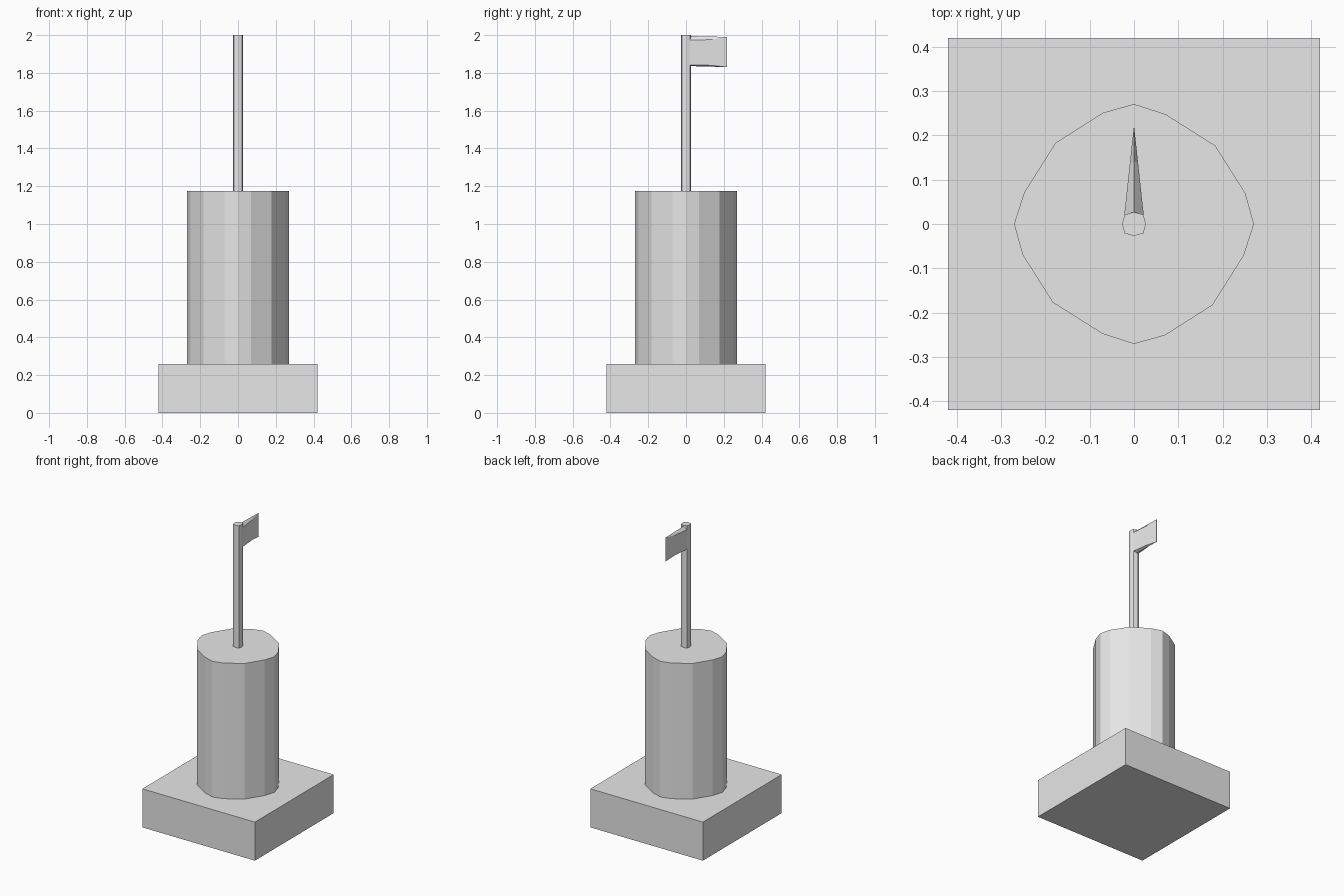
import bpy
import bmesh
from math import sin, cos, radians

default = bpy.data.objects.get("Cube")
if default:
    bpy.data.objects.remove(default, do_unlink=True)

# Plain grey material
grey = bpy.data.materials.new("plain grey")
grey.use_nodes = True
grey.diffuse_color = (0.8, 0.8, 0.8, 1)
grey.node_tree.nodes["Principled BSDF"].inputs["Base Color"].default_value = (0.8, 0.8, 0.8, 1)


def finish(name, bm):
    bmesh.ops.recalc_face_normals(bm, faces=bm.faces)
    mesh = bpy.data.meshes.new(name)
    bm.to_mesh(mesh)
    bm.free()
    mesh.materials.append(grey)
    obj = bpy.data.objects.new(name, mesh)
    bpy.context.collection.objects.link(obj)
    return obj


def prism(name, outline, z0, z1):
    """Extrude a flat outline from z0 up to z1."""
    bm = bmesh.new()
    face = bm.faces.new([bm.verts.new((x, y, z0)) for x, y in outline])
    extruded = bmesh.ops.extrude_face_region(bm, geom=[face], use_keep_orig=True)
    top = [v for v in extruded["geom"] if isinstance(v, bmesh.types.BMVert)]
    bmesh.ops.translate(bm, verts=top, vec=(0, 0, z1 - z0))
    return finish(name, bm)


def ring(angles, radii):
    """Repeat one quarter of angles and radii around the axis."""
    return [(r * cos(radians(a + 90 * q)), r * sin(radians(a + 90 * q)))
            for q in range(4) for a, r in zip(angles, radii)]


# Square plinth
prism("base", [(-0.42, -0.42), (0.42, -0.42), (0.42, 0.42), (-0.42, 0.42)], 0, 0.26)

# Faceted round tower with uneven sides
prism("tower", ring((0, 15.5, 44, 74), (0.271, 0.261, 0.255, 0.258)), 0.26, 1.175)

# Eight-sided flagpole
prism("flagpole", ring((0, 45), (0.027, 0.03)), 1.175, 2.0)

# Flag: tapering sections (y, half width, edge bottom, ridge bottom, edge top, ridge top)
sections = [
    (0.02, 0.022, 1.843, 1.836, 1.974, 1.995),
    (0.14, 0.009, 1.840, 1.833, 1.976, 1.992),
    (0.218, 0.0005, 1.830, 1.830, 1.990, 1.990),
]
bm = bmesh.new()
loops = []
for y, w, low, low_mid, high, high_mid in sections:
    points = [(-w, low), (0, low_mid), (w, low), (w, high), (0, high_mid), (-w, high)]
    loops.append([bm.verts.new((x, y, z)) for x, z in points])
for a, b in zip(loops, loops[1:]):
    for i in range(6):
        j = (i + 1) % 6
        bm.faces.new((a[i], a[j], b[j], b[i]))
bm.faces.new(loops[0])
bm.faces.new(loops[-1])
finish("flag", bm)
